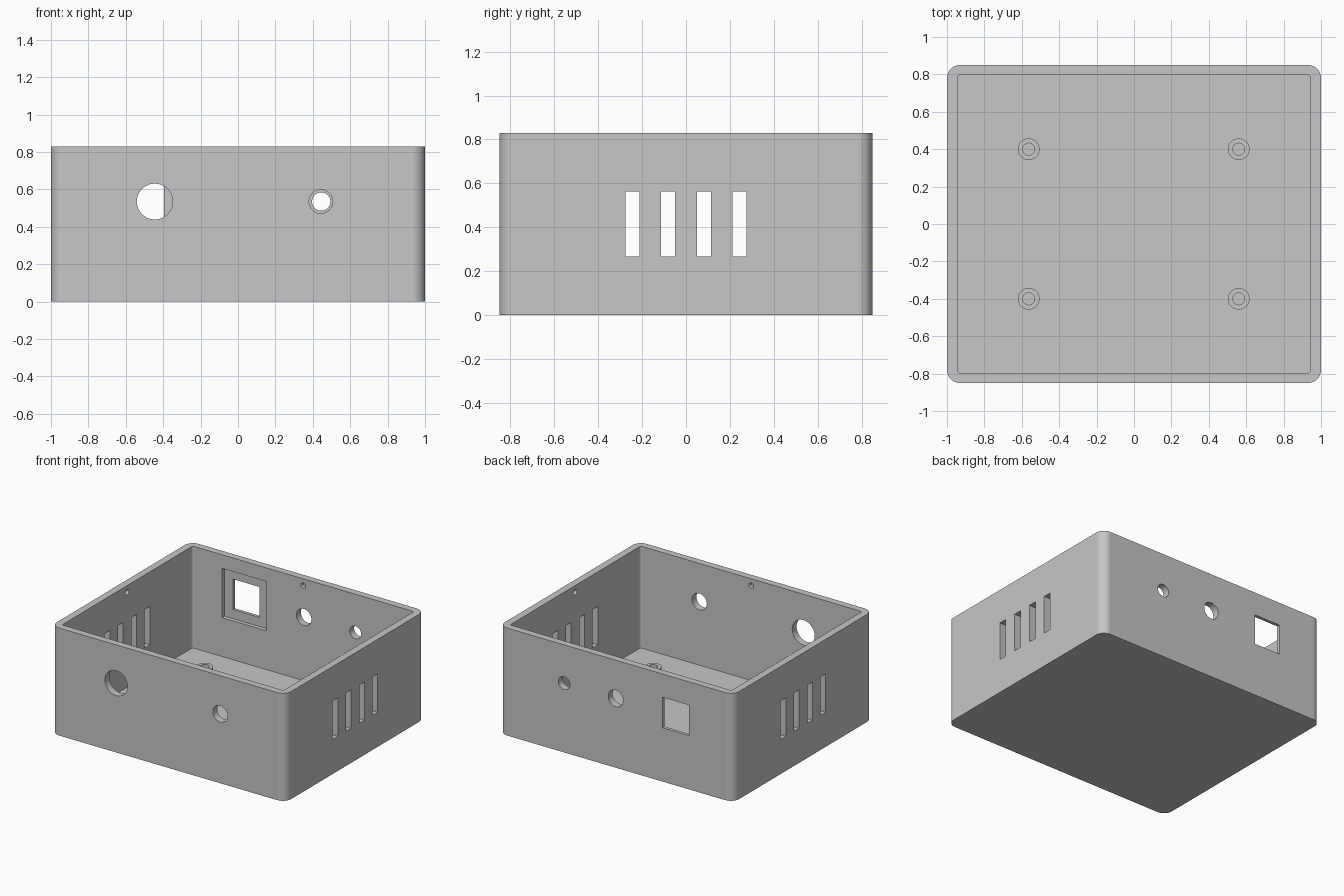
import bpy
import bmesh
from math import radians
from mathutils import Matrix

cube = bpy.data.objects.get("Cube")
if cube:
    bpy.data.objects.remove(cube, do_unlink=True)

W, D, H = 1.0, 0.85, 0.83        # half width, half depth, height
IW, ID, FLOOR = 0.945, 0.796, 0.045
HOLE_Z = 0.535

grey = bpy.data.materials.new("light grey plastic")
grey.use_nodes = True
grey.diffuse_color = (0.57, 0.57, 0.57, 1)
grey.node_tree.nodes["Principled BSDF"].inputs["Base Color"].default_value = grey.diffuse_color


def add_object(name, bm):
    mesh = bpy.data.meshes.new(name)
    bm.to_mesh(mesh)
    bm.free()
    mesh.materials.append(grey)
    obj = bpy.data.objects.new(name, mesh)
    bpy.context.collection.objects.link(obj)
    return obj


def box(name, x, y, z, radius=0):
    """Box from (min, max) ranges, with optional rounded upright edges."""
    bm = bmesh.new()
    bmesh.ops.create_cube(bm, size=1)
    for v in bm.verts:
        v.co = [r[0] if c < 0 else r[1] for c, r in zip(v.co, (x, y, z))]
    if radius:
        upright = [e for e in bm.edges if abs(e.verts[0].co.z - e.verts[1].co.z) > 0.01]
        bmesh.ops.bevel(bm, geom=upright, offset=radius, segments=8,
                        profile=0.5, affect='EDGES')
    return add_object(name, bm)


def cylinder(name, centre, radius, depth, axis='Z'):
    turn = {'X': Matrix.Rotation(radians(90), 4, 'Y'),
            'Y': Matrix.Rotation(radians(90), 4, 'X'), 'Z': Matrix()}[axis]
    bm = bmesh.new()
    bmesh.ops.create_cone(bm, cap_ends=True, segments=40, radius1=radius, radius2=radius,
                          depth=depth, matrix=Matrix.Translation(centre) @ turn)
    return add_object(name, bm)


def cut(target, cutter):
    mod = target.modifiers.new("cut", 'BOOLEAN')
    mod.operation, mod.solver, mod.object = 'DIFFERENCE', 'EXACT', cutter
    bpy.context.view_layer.objects.active = target
    bpy.ops.object.modifier_apply(modifier=mod.name)
    bpy.data.objects.remove(cutter, do_unlink=True)


def finish(obj):
    bpy.ops.object.select_all(action='DESELECT')
    obj.select_set(True)
    bpy.context.view_layer.objects.active = obj
    bpy.ops.object.shade_smooth_by_angle(angle=radians(30))
    obj.modifiers.new("even shading", 'WEIGHTED_NORMAL').keep_sharp = True


# Hollow case with rounded corners
case = box("case", (-W, W), (-D, D), (0, H), 0.07)
cut(case, box("cavity", (-IW, IW), (-ID, ID), (FLOOR, 1), 0.018))

# Round holes: x, radius, wall side
for x, radius, side in ((-0.445, 0.096, -1), (0.443, 0.063, -1),
                        (0.005, 0.064, 1), (0.445, 0.049, 1)):
    cut(case, cylinder("hole", (x, side * D, HOLE_Z), radius, 0.3, 'Y'))

# Square socket in the back wall with a recess on the inside
cut(case, box("recess", (-0.695, -0.315), (0.7, ID + 0.03), (0.345, 0.725)))
cut(case, box("socket", (-0.62, -0.395), (0.7, 1), (0.415, 0.65)))

# Ventilation slots through both side walls
for y in (-0.243, -0.082, 0.082, 0.243):
    cut(case, box("slot", (-2, 2), (y - 0.032, y + 0.032), (0.267, 0.563)))

# Small blind lid catches near the rim, one in the middle of each wall
for side in (-1, 1):
    cut(case, cylinder("catch", (side * IW, 0, 0.778), 0.02, 0.06, 'X'))
    cut(case, cylinder("catch", (0, side * ID, 0.778), 0.02, 0.06, 'Y'))
finish(case)

# Hollow mounting posts on the floor
for x, side in ((-0.563, "right"), (0.56, "left")):
    for y, end in ((-0.4, "front"), (0.4, "back")):
        post = cylinder(f"{end}_{side}_mounting_post", (x, y, 0.095), 0.058, 0.12)
        cut(post, cylinder("screw hole", (x, y, 0.1), 0.032, 0.3))
        finish(post)
